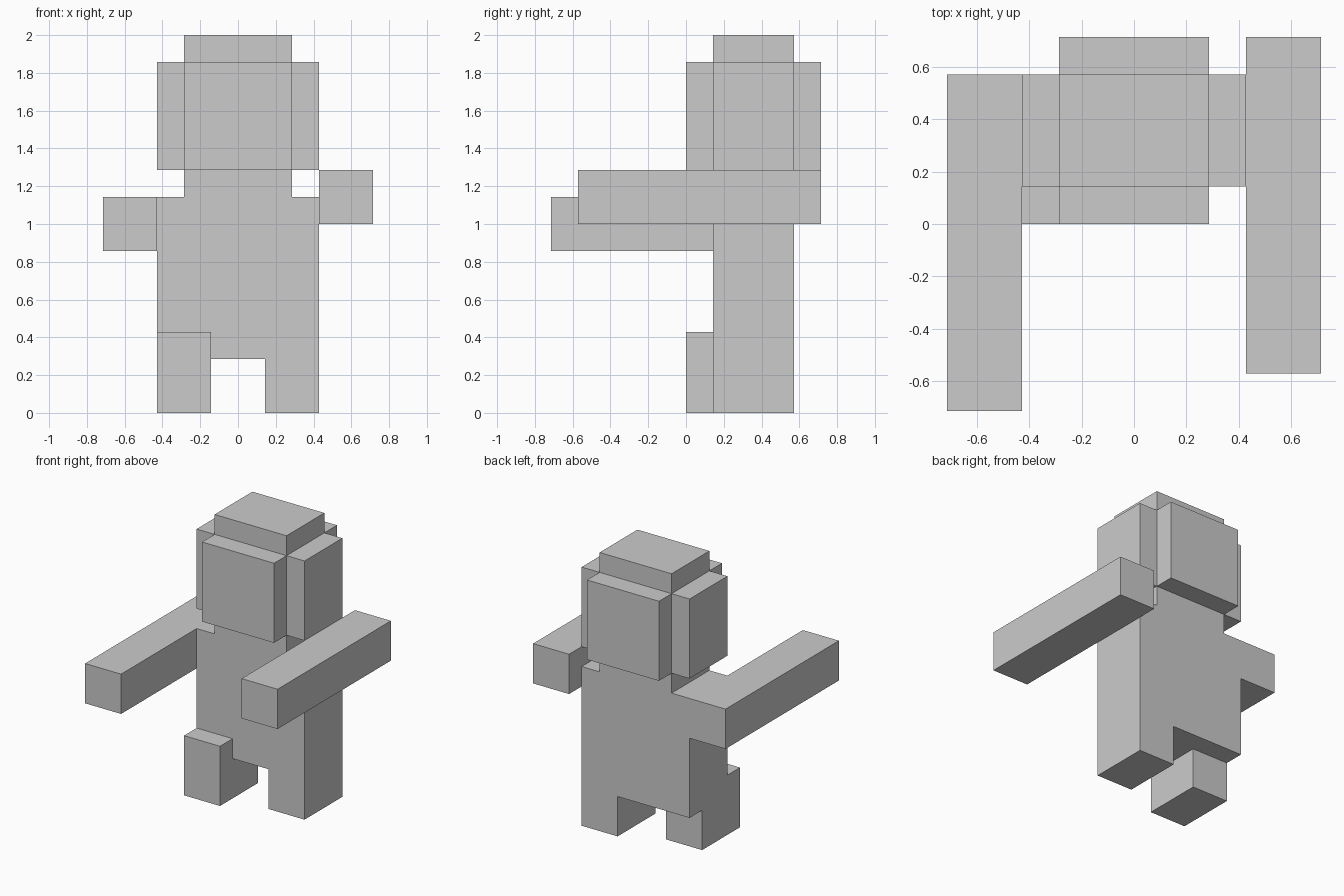
import bpy
import bmesh
from mathutils import Vector

cube = bpy.data.objects.get("Cube")
if cube:
    bpy.data.objects.remove(cube, do_unlink=True)

U = 1 / 7  # block unit: the figure is 14 units tall

grey = bpy.data.materials.new("plain_grey")
grey.use_nodes = True
grey.diffuse_color = (0.6, 0.6, 0.6, 1)
grey.node_tree.nodes["Principled BSDF"].inputs["Base Color"].default_value = (0.6, 0.6, 0.6, 1)


def block(name, x, y, z):
    """Flat-faced box spanning the given (low, high) ranges in block units."""
    low, high = (Vector(c) * U for c in zip(x, y, z))
    centre, size = (low + high) / 2, high - low
    bm = bmesh.new()
    bmesh.ops.create_cube(bm, size=1)
    bmesh.ops.scale(bm, vec=size, verts=bm.verts)
    mesh = bpy.data.meshes.new(name)
    bm.to_mesh(mesh)
    bm.free()
    mesh.materials.append(grey)
    obj = bpy.data.objects.new(name, mesh)
    obj.location = centre
    bpy.context.collection.objects.link(obj)
    return obj


# Body, with the neck and head core rising from it
block("torso", (-3, 3), (1, 4), (2, 8))
block("head_core", (-2, 2), (1, 4), (8, 14))

# Plates around the head
block("face_plate", (-2, 2), (0, 1), (9, 13))
block("head_back_plate", (-2, 2), (4, 5), (9, 13))
block("head_right_plate", (-3, -2), (1, 4), (9, 13))
block("head_left_plate", (2, 3), (1, 4), (9, 13))

# Outstretched arms, the left one higher and set back
block("right_arm", (-5, -3), (-5, 4), (6, 8))
block("left_arm", (3, 5), (-4, 5), (7, 9))

# Legs, the right one stepping forward
block("right_leg", (-3, -1), (0, 3), (0, 3))
block("left_leg", (1, 3), (1, 4), (0, 2))
